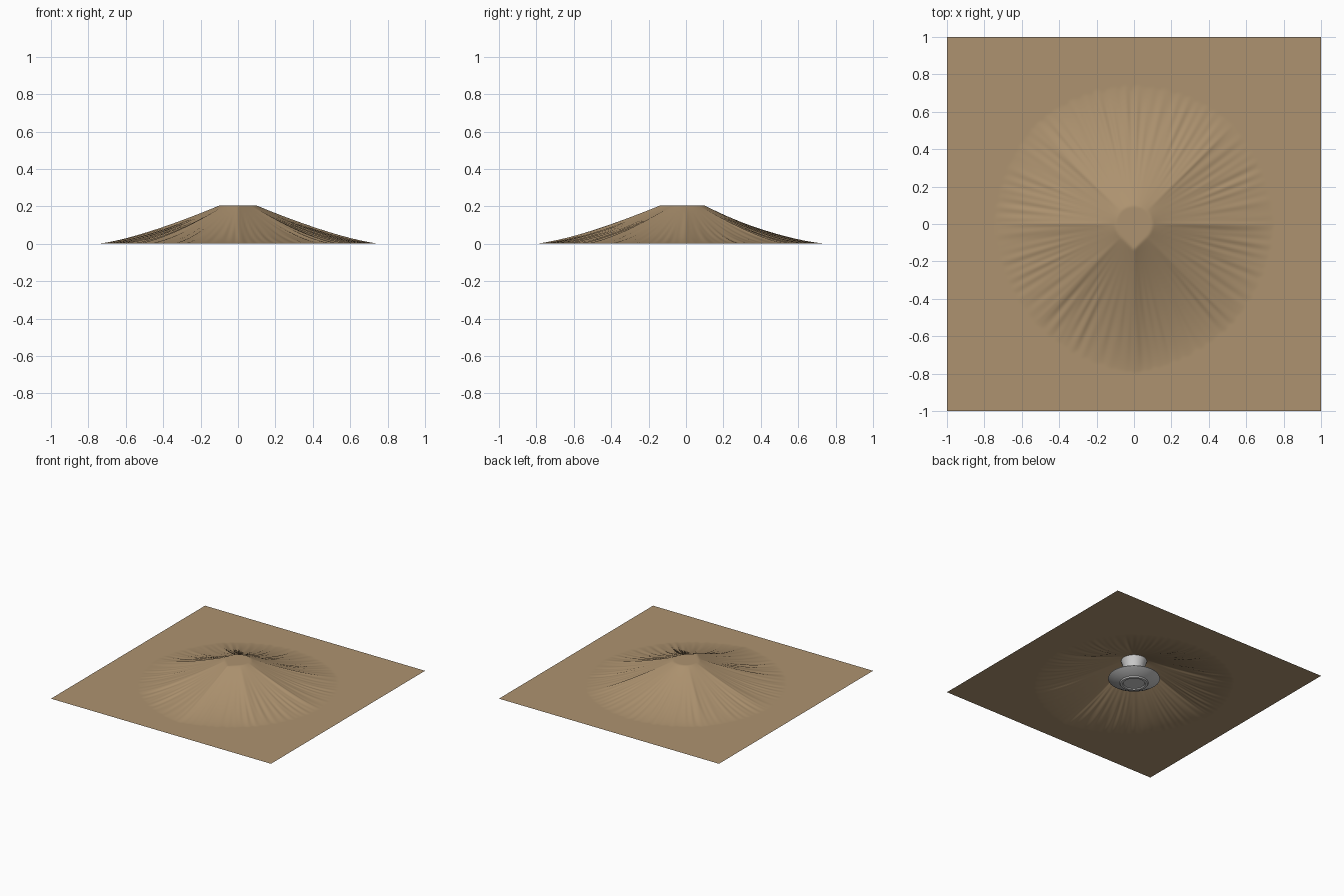
import bpy, bmesh, math, random

if "Cube" in bpy.data.objects:
    bpy.data.objects.remove(bpy.data.objects["Cube"])

random.seed(4)
TOP = 0.205
RIDGES = [-90, -45, 0, 45, 135, 180, 225, 270]
WAVES = [(random.randint(30, 95), random.uniform(0, 6.28), random.uniform(-2, 2)) for _ in range(6)]


def finish(bm, name, angle=40):
    me = bpy.data.meshes.new(name)
    bm.normal_update()
    bm.to_mesh(me)
    bm.free()
    ob = bpy.data.objects.new(name, me)
    bpy.context.collection.objects.link(ob)
    bpy.ops.object.select_all(action='DESELECT')
    ob.select_set(True)
    bpy.context.view_layer.objects.active = ob
    bpy.ops.object.shade_smooth_by_angle(angle=math.radians(angle))
    return ob


def lathe(name, profile, sides=64):
    bm = bmesh.new()
    vs = [bm.verts.new((r, 0, z)) for r, z in profile]
    es = [bm.edges.new(p) for p in zip(vs, vs[1:])]
    bmesh.ops.spin(bm, geom=vs + es, cent=(0, 0, 0), axis=(0, 0, 1),
                   angle=math.tau, steps=sides, use_merge=True)
    bmesh.ops.remove_doubles(bm, verts=bm.verts, dist=1e-5)
    bmesh.ops.recalc_face_normals(bm, faces=bm.faces)
    return finish(bm, name)


def drape_height(x, y):
    r = math.hypot(x, y)
    if r < 1e-6:
        return TOP
    a = math.degrees(math.atan2(y, x))
    if a < -90:
        a += 360
    # supporting rim is a circle with a point towards the front
    off = min(abs(a + 90), abs(a - 270))
    pull = max(0, 1 - off / 44.4)
    rim = 0.098 / math.cos(math.radians(44.4 - off)) if off < 44.4 else 0.098
    if r <= rim:
        return TOP
    hem = 0.76 + 0.05 * pull
    t = (r - rim) / (hem - rim)
    if t >= 1:
        return 0.001
    # sag between the radial ridges
    for lo, hi in zip(RIDGES, RIDGES[1:]):
        if lo <= a <= hi:
            q = (a - lo) / (hi - lo)
            break
    sag = math.sin(math.pi * q) ** 0.6
    h = TOP * (1 - t) ** (1.35 + 0.28 * sag)
    # fine radial wrinkles growing towards the hem
    th = math.radians(a)
    w = sum(math.sin(n * th + p + s * r * 3) for n, p, s in WAVES) / 6
    return max(0.001, h + 0.008 * w * t * t * (1 - t) * 4)


# draped cloth
N = 220
bm = bmesh.new()
bmesh.ops.create_grid(bm, x_segments=N, y_segments=N, size=1)
for v in bm.verts:
    v.co.z = drape_height(v.co.x, v.co.y)
cloth = finish(bm, "cloth", 60)
mat = bpy.data.materials.new("tan_fabric")
mat.diffuse_color = (0.42, 0.29, 0.16, 1)
mat.use_nodes = True
mat.node_tree.nodes["Principled BSDF"].inputs["Base Color"].default_value = mat.diffuse_color
cloth.data.materials.append(mat)

# saucer with a foot ring
lathe("saucer", [(0, 0.008), (0.08, 0.008), (0.085, 0.0), (0.103, 0.0), (0.108, 0.01),
                 (0.155, 0.025), (0.195, 0.048), (0.193, 0.053), (0.15, 0.034),
                 (0.1, 0.02), (0, 0.018)])

# flared cup
lathe("cup", [(0, 0.02), (0.05, 0.02), (0.055, 0.035), (0.065, 0.07), (0.073, 0.11),
              (0.083, 0.155), (0.097, 0.2), (0.092, 0.2), (0.078, 0.155),
              (0.068, 0.11), (0.058, 0.065), (0.045, 0.035), (0, 0.032)])

# cup handle towards the front
cu = bpy.data.curves.new("handle", 'CURVE')
cu.dimensions = '3D'
cu.bevel_depth = 0.008
cu.bevel_resolution = 3
sp = cu.splines.new('BEZIER')
pts = [(-0.086, 0.183), (-0.128, 0.19), (-0.122, 0.13), (-0.068, 0.09)]
sp.bezier_points.add(len(pts) - 1)
for bp, (y, z) in zip(sp.bezier_points, pts):
    bp.co = (0, y, z)
    bp.handle_left_type = bp.handle_right_type = 'AUTO'
bpy.context.collection.objects.link(bpy.data.objects.new("handle", cu))
